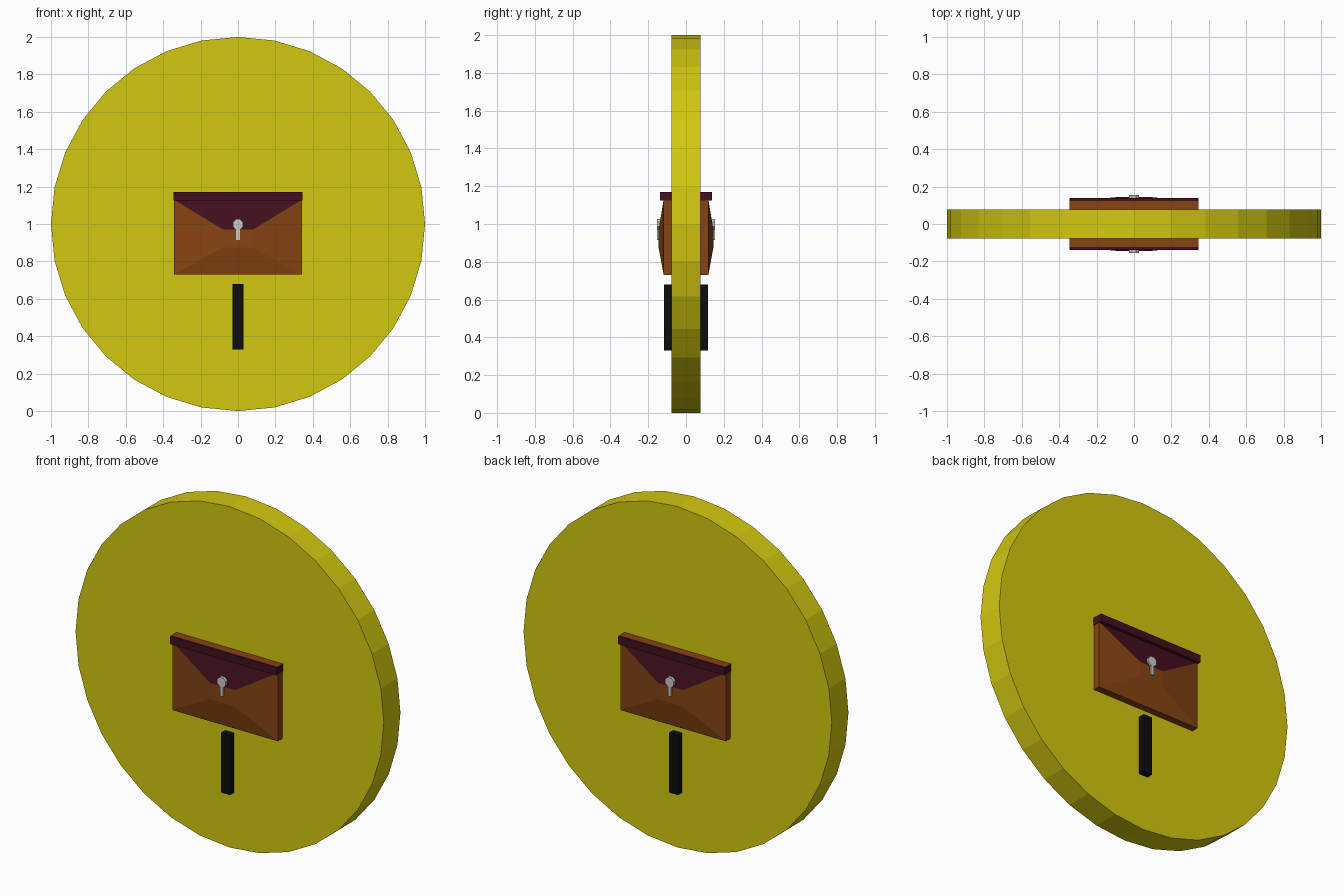
import bpy, bmesh
from math import cos, sin, pi

if "Cube" in bpy.data.objects:
    bpy.data.objects.remove(bpy.data.objects["Cube"])


def material(name, r, g, b):
    m = bpy.data.materials.new(name)
    m.diffuse_color = (r, g, b, 1)
    m.use_nodes = True
    m.node_tree.nodes["Principled BSDF"].inputs["Base Color"].default_value = m.diffuse_color
    return m


YELLOW = material("yellow", 0.65, 0.58, 0.005)
BROWN = material("brown", 0.24, 0.057, 0.006)
MAROON = material("maroon", 0.055, 0.005, 0.013)
BLACK = material("black", 0.004, 0.004, 0.004)


def make(name, verts, faces, mats=(), face_mats=None, mirror=True):
    me = bpy.data.meshes.new(name)
    me.from_pydata(verts, [], faces)
    for m in mats:
        me.materials.append(m)
    for i, k in enumerate(face_mats or []):
        me.polygons[i].material_index = k
    bm = bmesh.new()
    bm.from_mesh(me)
    bmesh.ops.recalc_face_normals(bm, faces=bm.faces)
    bm.to_mesh(me)
    bm.free()
    ob = bpy.data.objects.new(name, me)
    bpy.context.collection.objects.link(ob)
    if mirror:
        mod = ob.modifiers.new("other_side", 'MIRROR')
        mod.use_axis = (False, True, False)
        mod.use_mirror_merge = False
    return ob


def loft(name, loops, mats=(), face_mats=None, mirror=True):
    """Join equal-length loops into a capped solid."""
    n = len(loops[0])
    verts = [v for lp in loops for v in lp]
    faces = [(r * n + i, r * n + (i + 1) % n, (r + 1) * n + (i + 1) % n, (r + 1) * n + i)
             for r in range(len(loops) - 1) for i in range(n)]
    faces += [tuple(range(n)), tuple(range(len(verts) - n, len(verts)))]
    return make(name, verts, faces, mats, face_mats, mirror)


def rect(x, z0, z1, y):
    return [(-x, y, z0), (x, y, z0), (x, y, z1), (-x, y, z1)]


def ring(r, z, n, y, phase=0):
    return [(r * cos(2 * pi * i / n + phase), y, z + r * sin(2 * pi * i / n + phase)) for i in range(n)]


# Round 32-sided disc
loft("disc", [ring(1, 1, 32, -0.077), ring(1, 1, 32, 0.077)], [YELLOW], mirror=False)

# Satchel with bevelled front; the upper front facet is the dark flap
loft("satchel", [rect(0.342, 0.73, 1.13, -0.06),
                 rect(0.342, 0.73, 1.13, -0.118),
                 rect(0.08, 0.875, 0.97, -0.145)],
     [BROWN, MAROON], [0, 0, 0, 0, 0, 0, 1, 0, 0, 0])

# Dark lip along the top of the flap, with a brown top panel
loft("flap_lip", [rect(0.345, 1.125, 1.17, -0.06), rect(0.345, 1.125, 1.17, -0.123),
                  rect(0.345, 1.125, 1.17, -0.138)],
     [MAROON, BROWN], [0, 0, 1, 0, 0, 0, 0, 0, 0, 0])

# Clasp: round head and short stem
loft("clasp_head", [ring(0.03, 0.998, 8, -0.125, pi / 8), ring(0.03, 0.998, 8, -0.154, pi / 8)])
loft("clasp_stem", [rect(0.011, 0.915, 0.985, -0.13), rect(0.011, 0.915, 0.985, -0.153)])

# Black bar below the satchel
loft("bar", [rect(0.029, 0.33, 0.68, -0.06), rect(0.029, 0.33, 0.68, -0.116)], [BLACK])
